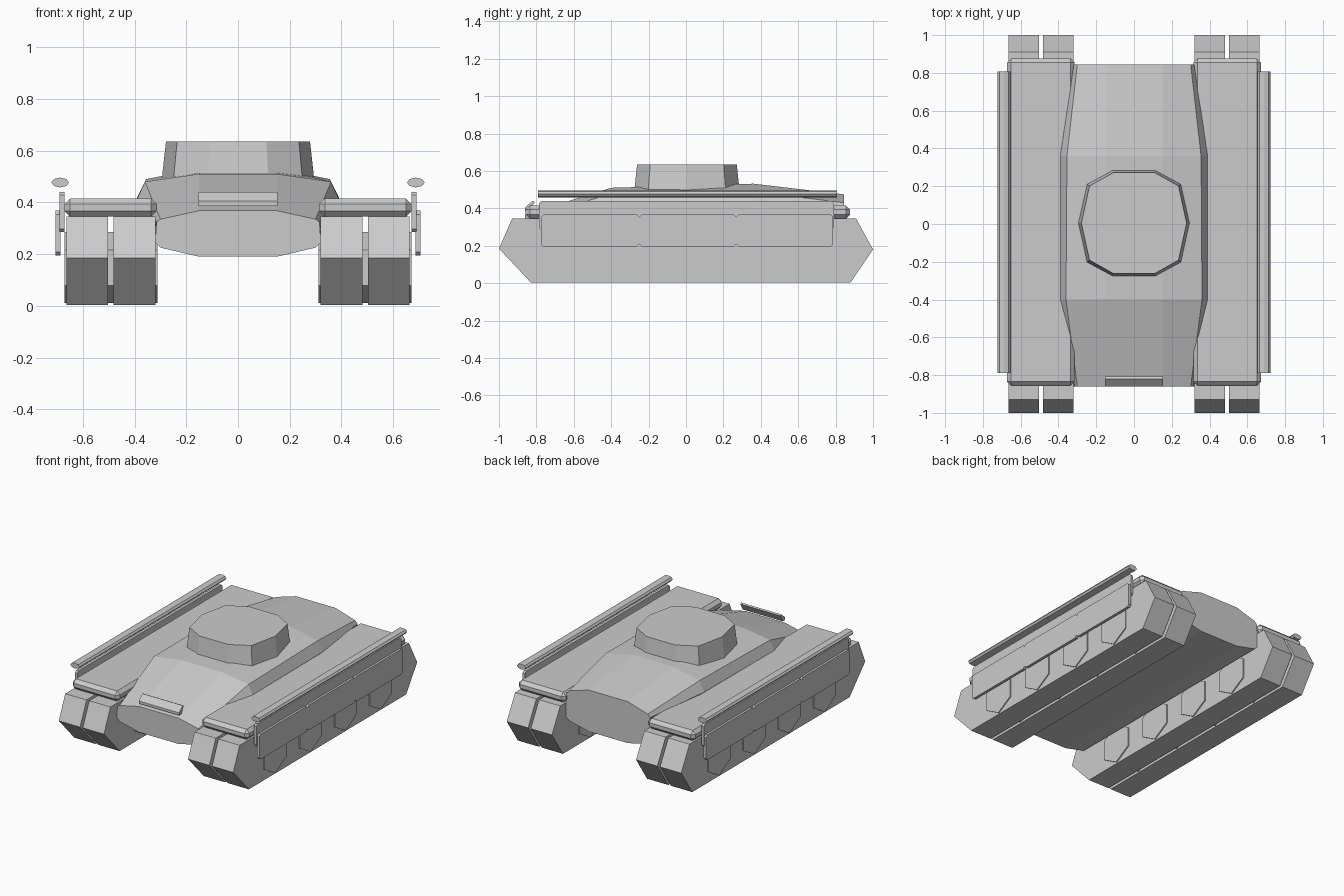
import bpy, bmesh, math

if "Cube" in bpy.data.objects:
    bpy.data.objects.remove(bpy.data.objects["Cube"])


def make_object(name, verts, faces):
    mesh = bpy.data.meshes.new(name)
    bm = bmesh.new()
    vs = [bm.verts.new(v) for v in verts]
    for f in faces:
        bm.faces.new([vs[i] for i in f])
    bmesh.ops.recalc_face_normals(bm, faces=bm.faces)
    bm.to_mesh(mesh)
    bm.free()
    ob = bpy.data.objects.new(name, mesh)
    bpy.context.collection.objects.link(ob)
    return ob


def loft(name, rings):
    """Skin a list of equal-length closed rings and cap both ends."""
    n = len(rings[0])
    verts = [p for r in rings for p in r]
    faces = [list(range(n)), list(range((len(rings) - 1) * n, len(rings) * n))]
    for k in range(len(rings) - 1):
        for i in range(n):
            j = (i + 1) % n
            faces.append([k * n + i, k * n + j, (k + 1) * n + j, (k + 1) * n + i])
    return make_object(name, verts, faces)


def prism_x(name, profile, x0, x1):
    """Extrude a (y, z) profile along x."""
    return loft(name, [[(x, y, z) for y, z in profile] for x in (x0, x1)])


def chamfered(y0, y1, z0, z1, c):
    return [(y0 + c, z0), (y1 - c, z0), (y1, z0 + c), (y1, z1 - c),
            (y1 - c, z1), (y0 + c, z1), (y0, z1 - c), (y0, z0 + c)]


def mirror(ob):
    """Mirror across x = 0."""
    pivot = ob.modifiers.new("mirror", 'MIRROR')
    pivot.use_axis[0] = True
    return ob


# Hull: half sections (x, z) from belly to roof, lofted front to back
lower = [(.15, .19), (.30, .225), (.32, .245)]
sections = [
    (-.86, lower + [(.317, .30), (.315, .325), (.30, .335), (.15, .368)]),
    (-.40, lower + [(.33, .345), (.39, .415), (.36, .48), (.15, .51)]),
    (.36, lower + [(.33, .345), (.39, .42), (.355, .49), (.15, .532)]),
    (.845, lower + [(.322, .36), (.318, .41), (.30, .43), (.15, .475)]),
]
loft("hull", [[(x, y, z) for x, z in half] + [(-x, y, z) for x, z in reversed(half)]
              for y, half in sections])

# Turret: ten-sided tapered drum
right = [(.118, -.28), (.252, -.205), (.298, .005), (.252, .215), (.118, .29)]
plan = right + [(-x, y) for x, y in reversed(right)]
loft("turret", [[(x * s, .005 + (y - .005) * s, z) for x, y in plan]
                for s, z in ((1.0, .46), (.935, .635))])

# Slanted plate on the nose
prism_x("nose_plate", [(-.86, .387), (-.86, .405), (-.82, .44), (-.808, .435), (-.835, .387)],
        -.153, .153)

# Twin track belts on each side
track = [(-1, .185), (-.83, .004), (.88, .004), (1, .18), (.91, .345), (-.93, .345)]
for name, x0, x1 in (("inner_track", .32, .482), ("outer_track", .502, .664)):
    mirror(prism_x(name, track, x0, x1))

# Hexagonal road wheels running through both belts
for i, y in enumerate((-.552, -.168, .213, .595)):
    hexagon = [(y + .137 * math.sin(a), .148 + .137 * math.cos(a))
               for a in (k * math.pi / 3 for k in range(6))]
    mirror(prism_x(f"road_wheel_{i + 1}", hexagon, .312, .671))

# Fenders with bevelled edges
fender = prism_x("fender", [(-.857, .345), (.877, .345), (.877, .415), (-.857, .415)], .314, .672)
bevel = fender.modifiers.new("bevel", 'BEVEL')
bevel.width = .022
bevel.segments = 1
mirror(fender)

# Backing plate and three skirt panels
mirror(prism_x("skirt_backing", chamfered(-.785, .79, .285, .44, .012), .672, .690))
splits = (-.775, -.25, .268, .787)
for i in range(3):
    mirror(prism_x(f"skirt_panel_{i + 1}",
                   chamfered(splits[i], splits[i + 1], .195, .368, .014), .686, .705))

# Oval side rails
oval = [(.688 + .034 * math.cos(a), .477 + .019 * math.sin(a))
        for a in (k * math.pi / 4 for k in range(8))]
mirror(loft("side_rail", [[(x, y, z) for x, z in oval] for y in (-.79, .808)]))
